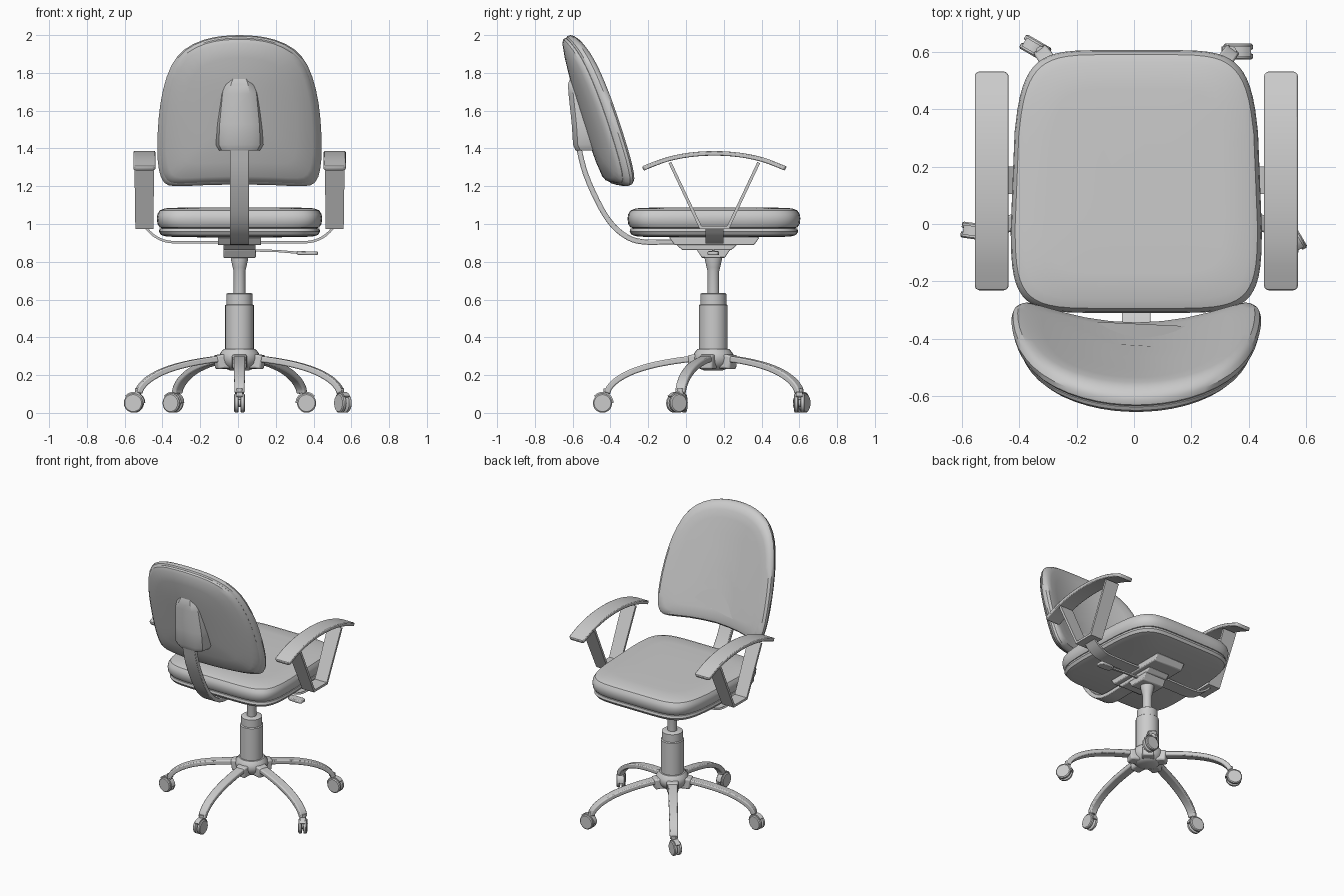
import bpy, bmesh
from math import sin, cos, pi, radians, hypot, copysign
from mathutils import Matrix, Vector

if "Cube" in bpy.data.objects:
    bpy.data.objects.remove(bpy.data.objects["Cube"])

AXIS = Matrix.Translation((0.008, 0.145, 0))   # gas column axis
SHIFT = Matrix.Translation((0.008, 0, 0))      # chair's own centre line
parts = []


def loft(name, rings, mat=SHIFT, bevel=0):
    """Skin a list of equal-length closed rings and cap both ends."""
    bm = bmesh.new()
    loops = [[bm.verts.new(mat @ Vector(p)) for p in r] for r in rings]
    n = len(loops[0])
    for a, b in zip(loops, loops[1:]):
        for i in range(n):
            j = (i + 1) % n
            bm.faces.new((a[i], a[j], b[j], b[i]))
    bm.faces.new(loops[0])
    bm.faces.new(loops[-1])
    bmesh.ops.recalc_face_normals(bm, faces=bm.faces[:])
    me = bpy.data.meshes.new(name)
    bm.to_mesh(me)
    bm.free()
    ob = bpy.data.objects.new(name, me)
    bpy.context.collection.objects.link(ob)
    if bevel:
        mod = ob.modifiers.new("soft_edges", 'BEVEL')
        mod.width, mod.segments = bevel, 2
        mod.limit_method = 'ANGLE'
    parts.append(ob)
    return ob


def smooth(pts, steps=4):
    """Catmull-Rom curve through 2D points."""
    v = [Vector(p) for p in pts]
    v = [2 * v[0] - v[1]] + v + [2 * v[-1] - v[-2]]
    out = []
    for a, b, c, d in zip(v, v[1:], v[2:], v[3:]):
        for k in range(steps):
            t = k / steps
            out.append(0.5 * (2 * b + (c - a) * t + (2 * a - 5 * b + 4 * c - d) * t * t
                              + (3 * b - a - 3 * c + d) * t ** 3))
    return out + [v[-2]]


def strap(name, path, width, thick, place, mat=SHIFT, bevel=0):
    """Flat bar along a 2D path; place(u, v, w) puts it in space."""
    path = [Vector(p) for p in path]
    last = len(path) - 1
    rings = []
    for i, p in enumerate(path):
        a = (p - path[i - 1]).normalized() if i else None
        b = (path[i + 1] - p).normalized() if i < last else None
        t = ((a or b) + (b or a)).normalized()
        miter = 1 / max(0.5, t.dot(a or b))
        n = Vector((-t.y, t.x)) * thick / 2 * miter
        w = (width(i / last) if callable(width) else width) / 2
        rings.append([place(*(p + n * s), w * q)
                      for s, q in ((1, 1), (1, -1), (-1, -1), (-1, 1))])
    return loft(name, rings, mat, bevel)


def turned(name, profile, mat=AXIS, n=24):
    """Round part from (radius, height) pairs."""
    return loft(name, [[(r * cos(2 * pi * i / n), r * sin(2 * pi * i / n), z)
                        for i in range(n)] for r, z in profile], mat)


def block(name, x, y0, y1, z0, z1, inset=0, bevel=0.006):
    """Box whose underside is pulled in by inset along y."""
    ring = lambda a, b, z: [(-x, a, z), (x, a, z), (x, b, z), (-x, b, z)]
    return loft(name, [ring(y0 + inset, y1 - inset, z0), ring(y0, y1, z1)], SHIFT, bevel)


def yz(u, v, w):
    return (w, u, v)


# Seat: cushion above a thin pan, narrower toward its free edge
def seat_ring(scale, z, n=56):
    ring = []
    for i in range(n):
        a = 2 * pi * (i + 0.5) / n
        c, s = (copysign(abs(f(a)) ** 0.34, f(a)) for f in (cos, sin))
        half = 0.438 - 0.045 * max(0, s + 0.3) ** 2 / 1.5
        ring.append((half * c * scale, 0.148 + 0.458 * s * scale, z))
    return ring


loft("seat_cushion", [seat_ring(*k) for k in (
    (0.3, 1.088), (0.7, 1.087), (0.9, 1.083), (0.965, 1.072), (0.992, 1.052),
    (1, 1.03), (0.992, 1.0), (0.965, 0.982), (0.9, 0.975))])
loft("seat_pan", [seat_ring(*k) for k in (
    (0.9, 0.98), (0.965, 0.976), (0.975, 0.96), (0.95, 0.942), (0.88, 0.933), (0.3, 0.928))])

# Backrest: tilted pad, bowed sideways, with a rear shell
half = [(0, 1.21), (.2, 1.205), (.34, 1.20), (.40, 1.22), (.427, 1.29), (.435, 1.40),
        (.428, 1.56), (.405, 1.71), (.36, 1.84), (.29, 1.925), (.19, 1.975), (.09, 1.995), (0, 2.0)]
right_side = smooth(half, 2)
outline = right_side + [Vector((-p.x, p.y)) for p in right_side[-2:0:-1]]


def front_y(x, z):
    return -0.33 - 0.3 * (z - 1.22) + 0.095 * (x / 0.43) ** 2


def back_ring(scale, depth):
    pts = [(p.x * scale, 1.6 + (p.y - 1.6) * scale) for p in outline]
    return [(x, front_y(x, z) - depth, z) for x, z in pts]


loft("backrest_cushion", [back_ring(*k) for k in (
    (0.2, 0), (0.5, 0), (0.75, 0), (0.88, 0.002), (0.95, 0.012), (0.988, 0.03),
    (1, 0.048), (0.985, 0.068), (0.95, 0.078))])
loft("backrest_shell", [back_ring(*k) for k in (
    (0.95, 0.068), (0.962, 0.078), (0.945, 0.092), (0.89, 0.104), (0.7, 0.114),
    (0.45, 0.12), (0.2, 0.122))])

# Rear housing where the support bar enters the shell
loft("backrest_housing", [
    [(-w * 1.2, -0.47 - 0.25 * (z - 1.4), z), (-w, y + 0.025, z), (-w * 0.6, y, z),
     (w * 0.6, y, z), (w, y + 0.025, z), (w * 1.2, -0.47 - 0.25 * (z - 1.4), z)]
    for w, y, z in ((.095, -.585, 1.39), (.11, -.598, 1.42), (.105, -.605, 1.53),
                    (.09, -.622, 1.69), (.075, -.625, 1.74), (.045, -.605, 1.79))])

# Curved bar from under the seat to the backrest
strap("back_support_bar", smooth([(.1, .905), (-.1, .905), (-.22, .905), (-.30, .925), (-.38, .985),
                                  (-.45, 1.085), (-.53, 1.26), (-.572, 1.42)]),
      0.1, 0.028, yz, bevel=0.004)

# Armrests: arched pad, V strut and strap under the seat
for side, label in ((1, "left"), (-1, "right")):
    arm = lambda u, v, w, s=side: (s * 0.504 + w, u, v)
    arch = smooth([(-.228, 1.293), (-.205, 1.303), (-.1, 1.342), (.02, 1.366), (.15, 1.374),
                   (.28, 1.366), (.4, 1.342), (.505, 1.303), (.528, 1.293)], 3)
    strap(label + "_armrest", arch, lambda t: 0.117 - 0.035 * max(0, abs(2 * t - 1) * 8 - 7),
          0.024, arm, bevel=0.006)
    strap(label + "_arm_strut", [(-.085, 1.325), (.077, .982), (.223, .982), (.385, 1.325)],
          lambda t: 0.09 + 0.015 * abs(2 * t - 1), 0.016, arm)
    strap(label + "_arm_strap", smooth([(.06, .905), (.32, .903), (.40, .912), (.455, .94), (.495, .978)]),
          0.095, 0.013, lambda u, v, w, s=side: (s * u, 0.152 + w, v))

# Tilt mechanism and height lever
block("seat_plate", 0.115, -0.09, 0.39, 0.888, 0.93, 0.03)
block("mechanism_plate", 0.085, -0.05, 0.27, 0.862, 0.89, 0.03)
block("mechanism_housing", 0.086, 0.055, 0.235, 0.82, 0.866, 0.03)
lever = lambda u, v, w: (u, 0.145 + w, v)
strap("lever_rod", [(.07, .86), (.2, .857), (.33, .846)], 0.014, 0.012, lever)
strap("lever_paddle", [(.305, .847), (.33, .846), (.4, .845), (.415, .845)],
      lambda t: 0.07 - 0.03 * abs(2 * t - 1), 0.02, lever, bevel=0.005)

# Gas column
turned("column_shaft", [(.031, .6), (.031, .75), (.036, .77), (.046, .815), (.046, .83)])
turned("column_sleeve", [(.076, .3), (.076, .57), (.069, .575), (.069, .63), (.06, .636), (.03, .636)])
turned("base_hub", [(.05, .225), (.075, .235), (.1, .262), (.108, .29), (.103, .315),
                    (.085, .338), (.07, .34)])

# Five legs with castors, each castor swivelled its own way
leg_path = smooth([(.06, .287), (.15, .282), (.3, .257), (.42, .222), (.505, .178), (.55, .135), (.562, .105)], 3)
for k, heading in enumerate((-90, -60, 0, 150, 172)):
    turn = radians(-90 + 72 * k)
    spin = AXIS @ Matrix.Rotation(turn, 4, 'Z')
    out = lambda u, v, w: (u, w, v)
    n = str(k + 1)
    strap("leg_" + n, leg_path, lambda t: 0.064 - 0.012 * t, 0.032, out, spin, 0.007)
    strap("leg_socket_" + n, [(.05, .272), (.1, .272), (.132, .268)],
          lambda t: 0.085 - 0.015 * t, 0.075, out, spin, 0.01)

    foot = (spin @ Matrix.Translation((0.563, 0, 0))).translation
    castor = Matrix.Translation(foot) @ Matrix.Rotation(radians(heading), 4, 'Z')
    turned("castor_stem_" + n, [(.012, .06), (.012, .1), (.019, .103), (.019, .13)], castor, 12)
    axle = castor @ Matrix.Translation((0.024, 0, 0.052)) @ Matrix.Rotation(pi / 2, 4, 'X')
    for s, label in ((1, "a"), (-1, "b")):
        turned("castor_wheel_" + n + label, [(.046, s * .006), (.051, s * .009),
                                             (.051, s * .023), (.045, s * .028)], axle, 20)
    hood = [(0.024 + 0.053 * cos(a), 0.052 + 0.053 * sin(a))
            for a in (radians(40 + 20 * i) for i in range(8))]
    strap("castor_hood_" + n, hood, 0.034, 0.012, out, castor)
    turned("castor_axle_" + n, [(.02, -.02), (.02, .02)], axle, 12)

# Soft shading with crisp edges
for ob in bpy.context.selected_objects:
    ob.select_set(False)
for ob in parts:
    ob.select_set(True)
bpy.context.view_layer.objects.active = parts[0]
bpy.ops.object.shade_smooth_by_angle(angle=radians(35))
